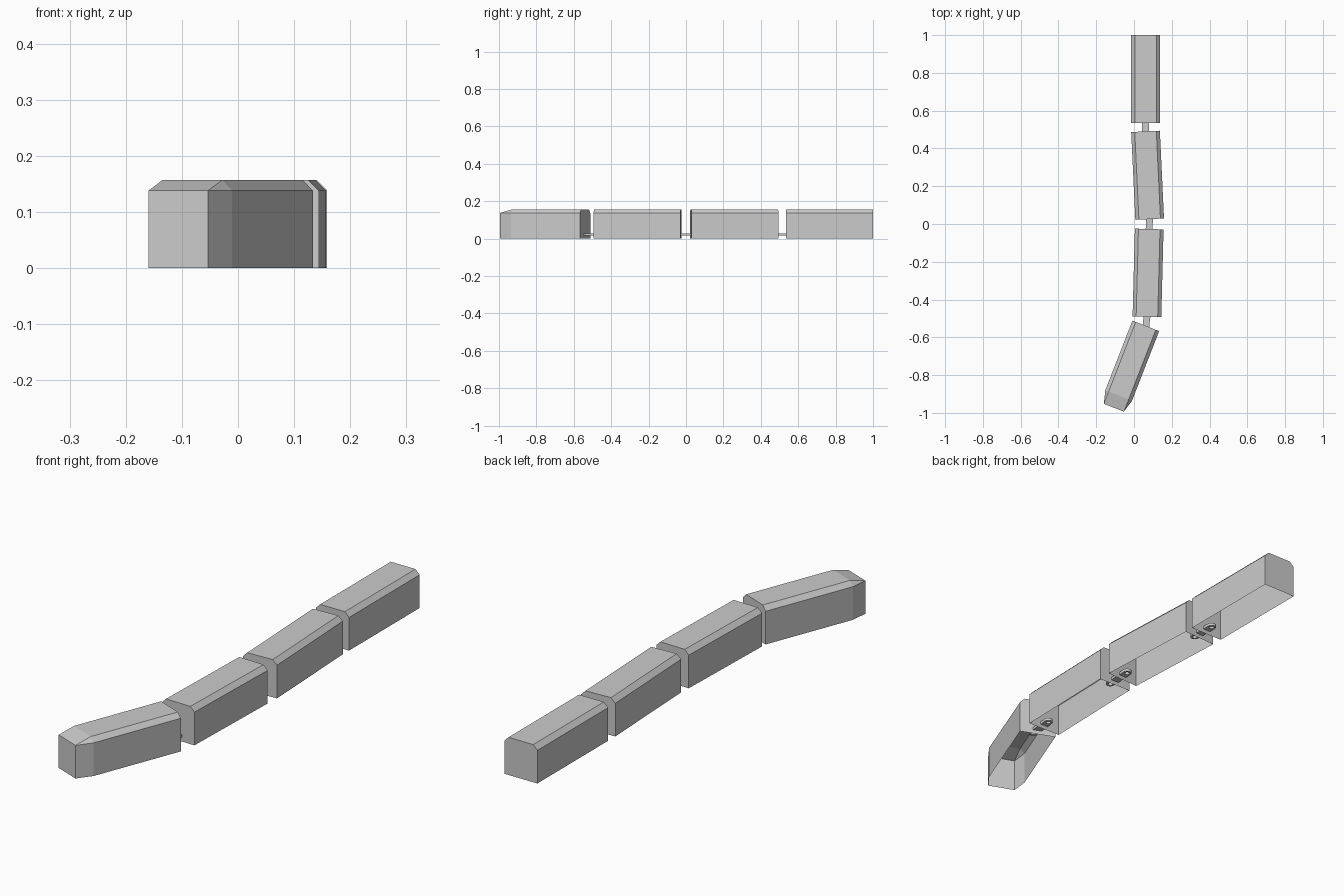
import bpy, bmesh, math
from mathutils import Vector

if "Cube" in bpy.data.objects:
    bpy.data.objects.remove(bpy.data.objects["Cube"])

W, H, SHOULDER, CH = 0.076, 0.157, 0.138, 0.019   # half width, height, chamfer start, chamfer


def section(u, half, shoulder, top_half, top):
    """Open-bottomed cross-section, u measured from the middle towards the front (-y)."""
    return [(-half, -u, 0), (-half, -u, shoulder), (-top_half, -u, top),
            (top_half, -u, top), (half, -u, shoulder), (half, -u, 0)]


def shell(name, sections, x, y, angle):
    """Hollow car body lofted through the sections, closed at both ends, open below."""
    bm = bmesh.new()
    rings = [[bm.verts.new(p) for p in s] for s in sections]
    for a, b in zip(rings, rings[1:]):
        for i in range(5):
            bm.faces.new((a[i], a[i + 1], b[i + 1], b[i]))
    bm.faces.new(rings[0])
    bm.faces.new(rings[-1][::-1])
    bmesh.ops.remove_doubles(bm, verts=bm.verts, dist=1e-5)
    bmesh.ops.recalc_face_normals(bm, faces=bm.faces)
    me = bpy.data.meshes.new(name)
    bm.to_mesh(me)
    bm.free()
    ob = bpy.data.objects.new(name, me)
    ob.location = (x, y, 0)
    ob.rotation_euler.z = math.radians(angle)
    bpy.context.collection.objects.link(ob)


def arc(cx, r, start, end, n):
    return [(cx + r * math.cos(start + (end - start) * i / n),
             r * math.sin(start + (end - start) * i / n)) for i in range(n + 1)]


def coupler(name, a, b):
    """Flat link with rounded ends and a pin hole at each end."""
    a, b = Vector(a), Vector(b)
    d = b - a
    h = d.length / 2 + 0.03
    r = 0.018
    outlines = [arc(h, r, -math.pi / 2, math.pi / 2, 8) + arc(-h, r, math.pi / 2, 1.5 * math.pi, 8)]
    for s in (-1, 1):
        outlines.append(arc(s * h, 0.010, 0, 2 * math.pi, 12)[:-1])
    cu = bpy.data.curves.new(name, 'CURVE')
    cu.dimensions = '2D'
    cu.fill_mode = 'BOTH'
    cu.extrude = 0.006
    for pts in outlines:
        sp = cu.splines.new('POLY')
        sp.points.add(len(pts) - 1)
        for p, q in zip(sp.points, pts):
            p.co = (q[0], q[1], 0, 1)
        sp.use_cyclic_u = True
    ob = bpy.data.objects.new(name, cu)
    mid = (a + b) / 2
    ob.location = (mid.x, mid.y, 0.023)
    ob.rotation_euler.z = math.atan2(d.y, d.x)
    bpy.context.collection.objects.link(ob)
    bpy.ops.object.select_all(action='DESELECT')
    ob.select_set(True)
    bpy.context.view_layer.objects.active = ob
    bpy.ops.object.convert(target='MESH')


# Plain wagons
L = 0.2325
back = section(-L, W, SHOULDER, W - CH, H)
wagon = [back, section(L, W, SHOULDER, W - CH, H)]
shell("rear_wagon", wagon, 0.061, 0.767, 0)
shell("third_wagon", wagon, 0.072, 0.258, 2.7)
shell("second_wagon", wagon, 0.0745, -0.259, -1.5)

# Leading car with tapered nose and sloping front roof
nose = [back, section(0.163, W, SHOULDER, W - CH, H),
        section(L, W - CH, SHOULDER, W - CH, SHOULDER)]
shell("leading_car", nose, -0.022, -0.756, -21.3)

# Links between the cars
coupler("rear_coupler", (0.060, 0.535), (0.061, 0.491))
coupler("middle_coupler", (0.082, 0.025), (0.080, -0.027))
coupler("front_coupler", (0.0685, -0.491), (0.0635, -0.540))
